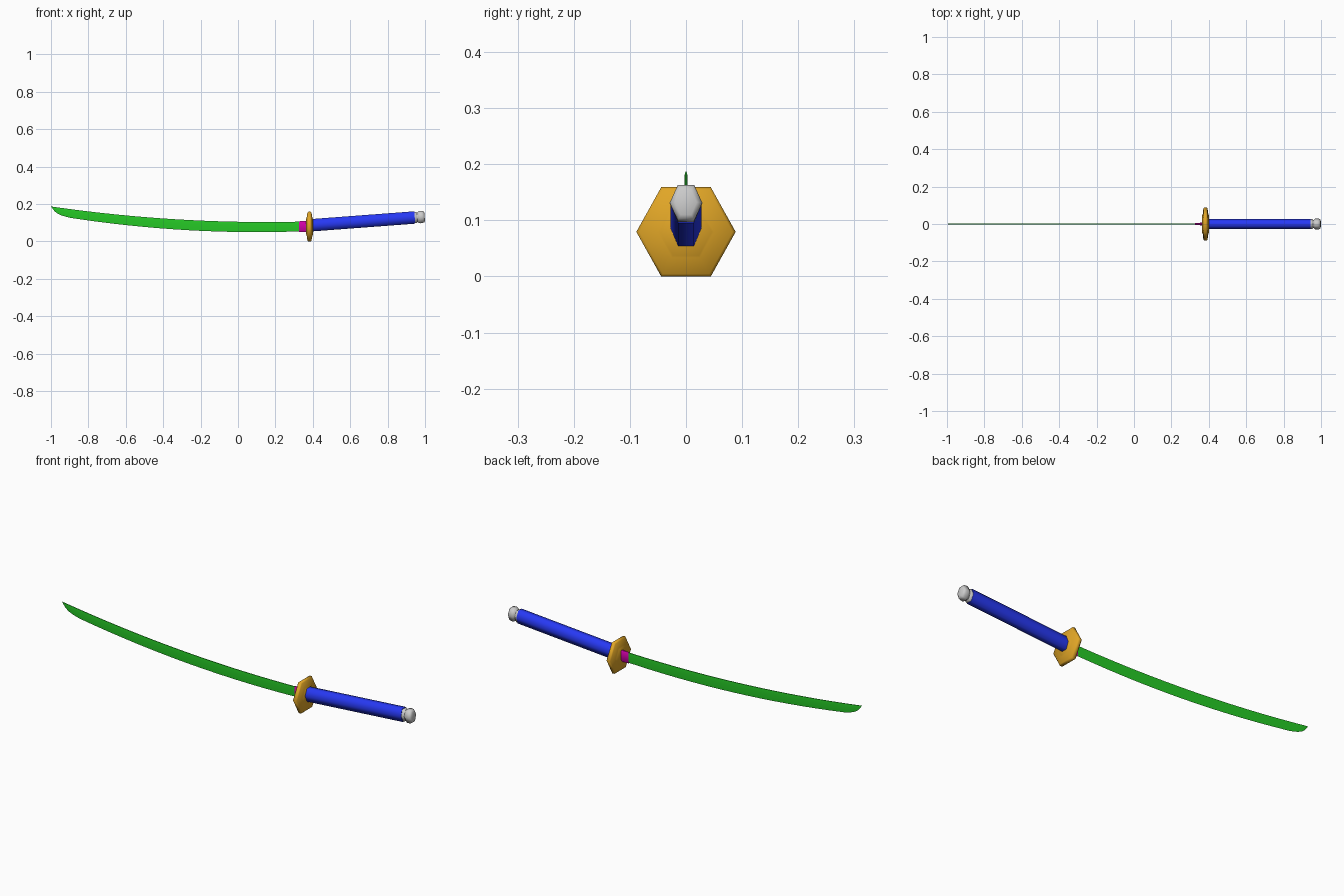
import bpy, bmesh
from math import cos, sin, pi, radians

if "Cube" in bpy.data.objects:
    bpy.data.objects.remove(bpy.data.objects["Cube"])


def finish(name, rings, color=None, angle=40):
    """Skin a list of equal-length vertex rings, capping both ends."""
    bm = bmesh.new()
    vs = [[bm.verts.new(p) for p in ring] for ring in rings]
    n = len(rings[0])
    for a, b in zip(vs, vs[1:]):
        for i in range(n):
            j = (i + 1) % n
            bm.faces.new((a[i], a[j], b[j], b[i]))
    bm.faces.new(vs[0])
    bm.faces.new(vs[-1])
    bmesh.ops.recalc_face_normals(bm, faces=bm.faces)
    me = bpy.data.meshes.new(name)
    bm.to_mesh(me)
    bm.free()
    ob = bpy.data.objects.new(name, me)
    bpy.context.collection.objects.link(ob)
    if color:
        mat = bpy.data.materials.new(name + "_colour")
        mat.diffuse_color = (*color, 1)
        mat.use_nodes = True
        mat.node_tree.nodes["Principled BSDF"].inputs["Base Color"].default_value = mat.diffuse_color
        me.materials.append(mat)
    bpy.ops.object.select_all(action='DESELECT')
    ob.select_set(True)
    bpy.context.view_layer.objects.active = ob
    bpy.ops.object.shade_smooth_by_angle(angle=radians(angle))
    return ob


def hex_ring(x, z, ry, rz, slope=0.0):
    """Six-sided section with flat top and bottom; rz is the half height."""
    ring = []
    for i in range(6):
        dz = rz * sin(i * pi / 3) / sin(pi / 3)
        ring.append((x - slope * dz, ry * cos(i * pi / 3), z + dz))
    return ring


def blade_ring(x_low, x_top, low, top, t):
    """Sharp lower edge, ridge below a narrow flat spine."""
    def at(f, y):
        return (x_low + (x_top - x_low) * f, y, low + (top - low) * f)
    return [at(0, 0), at(.7, t), at(1, t * .6), at(1, -t * .6), at(.7, -t)]


# Curved blade with swept-up tip
def low_z(x):
    return 0.050 + 0.077 * (x - 0.1) ** 2


def top_z(x):
    return 0.104 + 0.063 * (x - 0.15) ** 2


rings = []
for i in range(17):
    x = 0.38 - i * (1.28 / 16)
    rings.append(blade_ring(x, x, low_z(x), top_z(x), 0.003))
for x_low, x_top, low in ((-0.94, -0.93, 0.138), (-0.965, -0.957, 0.149),
                          (-0.982, -0.98, 0.163), (-0.999, -1.0, 0.186)):
    t = 0.0028 if x_low > -0.99 else 0.0008
    rings.append(blade_ring(x_low, x_top, low, top_z(x_top), t))
finish("blade", rings, (0.02, 0.6, 0.02), 30)

# Tapered collar at the blade root
collar = []
for x, low, top, t in ((0.325, 0.050, 0.108, 0.004), (0.385, 0.050, 0.110, 0.010)):
    collar.append([(x, 0, low), (x, t, low + .02), (x, t, top - .005), (x, t * .5, top),
                   (x, -t * .5, top), (x, -t, top - .005), (x, -t, low + .02)])
finish("blade_collar", collar, (0.65, 0.0, 0.4))

# Hexagonal guard, thicker in the middle with a bevelled rim
guard = [(0.364, 0.046, 0.042), (0.367, 0.050, 0.046), (0.371, 0.083, 0.075),
         (0.376, 0.0885, 0.0795), (0.388, 0.0885, 0.0795), (0.393, 0.083, 0.075),
         (0.398, 0.050, 0.046), (0.401, 0.046, 0.042)]
finish("guard", [hex_ring(x, 0.0795, ry, rz) for x, ry, rz in guard], (0.75, 0.38, 0.02), 50)

# Grip, tilted slightly upwards away from the guard
SLOPE = 0.075


def axis_z(x):
    return 0.087 + SLOPE * (x - 0.395)


finish("grip", [hex_ring(x, axis_z(x), 0.028, 0.033, SLOPE) for x in (0.395, 0.945)],
       (0.02, 0.04, 0.9), 75)

# Pommel: short neck and rounded cap
pommel = [(0.940, 0.026, 0.030), (0.953, 0.026, 0.030), (0.957, 0.022, 0.026),
          (0.961, 0.022, 0.026), (0.965, 0.027, 0.031), (0.972, 0.029, 0.033),
          (0.986, 0.029, 0.032), (0.994, 0.026, 0.029), (0.998, 0.019, 0.022)]
finish("pommel", [hex_ring(x, axis_z(x), ry, rz, SLOPE) for x, ry, rz in pommel], None, 75)
